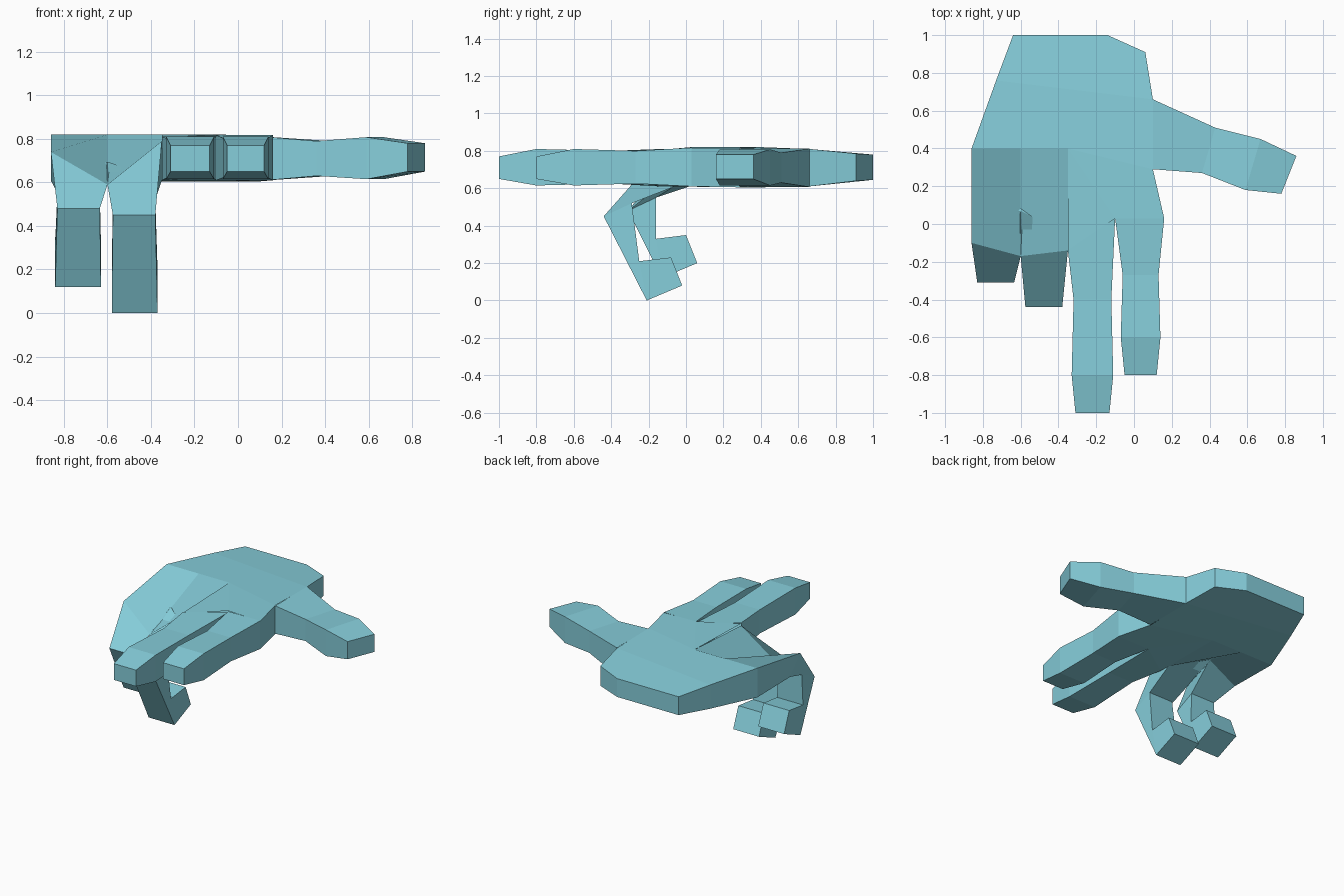
import bpy

if "Cube" in bpy.data.objects:
    bpy.data.objects.remove(bpy.data.objects["Cube"])

mat = bpy.data.materials.new("light_blue")
mat.diffuse_color = (0.24, 0.62, 0.71, 1)
mat.use_nodes = True
mat.node_tree.nodes["Principled BSDF"].inputs["Base Color"].default_value = mat.diffuse_color


def make(name, verts, faces):
    mesh = bpy.data.meshes.new(name)
    mesh.from_pydata(verts, [], faces)
    mesh.update()
    mesh.materials.append(mat)
    obj = bpy.data.objects.new(name, mesh)
    bpy.context.collection.objects.link(obj)
    return obj


def loft(name, sections, skip=()):
    """Skin four-cornered sections, closing only the tip.
    skip lists hidden sides (1 right, 3 left) of the first segment."""
    verts = [p for s in sections for p in s]
    faces = []
    for k in range(len(sections) - 1):
        a, b = 4 * k, 4 * k + 4
        for i in range(4):
            if k == 0 and i in skip:
                continue
            j = (i + 1) % 4
            faces.append((b + i, b + j, a + j, a + i))
    n = len(verts)
    faces.append((n - 1, n - 2, n - 3, n - 4))
    return make(name, verts, faces)


def flat(left, right, low, high):
    """Upright section between two plan points."""
    return [(*left, high), (*right, high), (*right, low), (*left, low)]


def bent(x0, x1, outer, inner):
    """Section of a curled finger from its outer and inner (y, z) points."""
    return [(x0, *outer), (x1, *outer), (x1, *inner), (x0, *inner)]


# palm: x, y, bottom, top around the outline
outline = [
    (-.86, .40, .605, .82), (-.60, .40, .605, .82), (-.35, .40, .605, .82),
    (-.35, -.14, .61, .805), (-.10, .03, .61, .82), (.16, .03, .61, .815),
    (.10, .29, .605, .815), (.10, .66, .61, .81), (.06, .91, .64, .785),
    (-.14, 1.0, .645, .78), (-.64, 1.0, .645, .78), (-.73, .76, .625, .80)]
n = len(outline)
verts = [(x, y, b) for x, y, b, t in outline] + [(x, y, t) for x, y, b, t in outline]
panels = [(2, 3, 4), (2, 4, 5, 6), (0, 1, 2, 6, 7, 11), (11, 7, 8, 9, 10)]
faces = [tuple(i + n for i in p) for p in panels] + [p[::-1] for p in panels]
for i in (5, 7, 8, 9, 10, 11):
    j = (i + 1) % n
    faces.append((i, j, j + n, i + n))
make("palm", verts, faces)

# straight digits
loft("thumb", [
    flat((.10, .29), (.10, .66), .607, .812),
    flat((.36, .27), (.43, .51), .63, .79),
    flat((.59, .18), (.67, .45), .615, .808),
    flat((.78, .16), (.86, .36), .65, .78)])
loft("index_finger", [
    flat((-.10, .03), (.16, .03), .61, .817),
    flat((-.06, -.27), (.13, -.27), .625, .80),
    flat((-.07, -.60), (.14, -.60), .615, .81),
    flat((-.05, -.80), (.12, -.80), .65, .77)])
loft("middle_finger", [
    flat((-.35, -.14), (-.10, .03), .61, .81),
    flat((-.32, -.40), (-.12, -.40), .625, .80),
    flat((-.33, -.80), (-.11, -.80), .615, .81),
    flat((-.31, -1.0), (-.13, -1.0), .65, .77)])

# curled fingers
web_top, web_low = (-.60, -.17, .59), (-.60, .07, .695)
loft("ring_finger", [
    bent(-.60, -.35, (.40, .82), (.40, .605)),
    [web_top, (-.35, -.14, .79), (-.35, -.06, .61), web_low],
    bent(-.575, -.38, (-.44, .45), (-.29, .52)),
    bent(-.58, -.37, (-.21, 0), (-.25, .21)),
    bent(-.58, -.37, (-.02, .08), (-.08, .23))], skip=(1, 3))
loft("little_finger", [
    bent(-.86, -.60, (.40, .82), (.40, .605)),
    [(-.86, -.10, .74), web_top, web_low, (-.86, .02, .61)],
    bent(-.83, -.635, (-.31, .48), (-.16, .55)),
    bent(-.84, -.63, (-.13, .12), (-.16, .33)),
    bent(-.84, -.63, (.06, .20), (0, .35))], skip=(1,))
